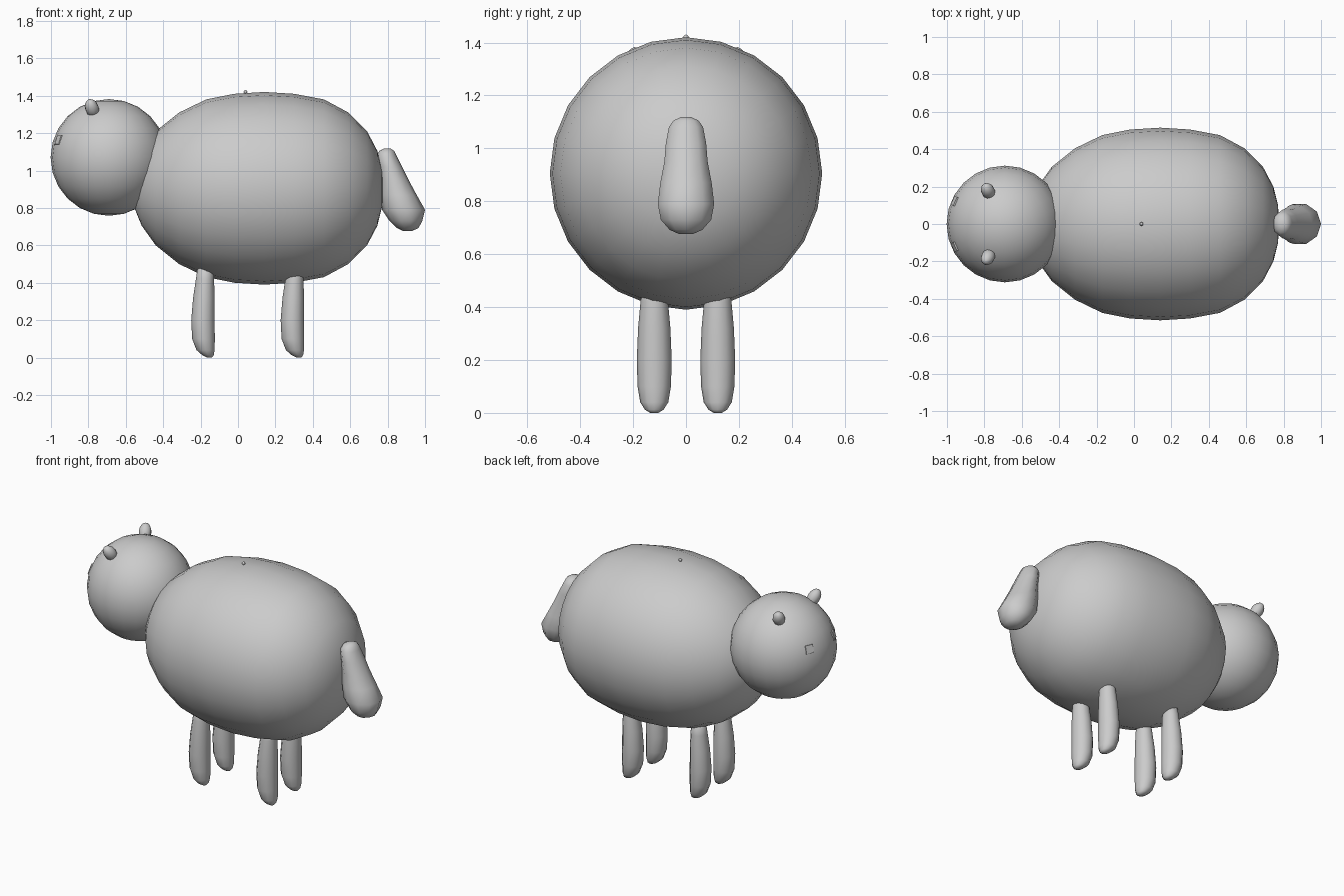
import bpy, bmesh, math
from mathutils import Vector

cube = bpy.data.objects.get("Cube")
if cube:
    bpy.data.objects.remove(cube, do_unlink=True)

# One soft grey for the whole animal
grey = bpy.data.materials.new("light grey")
grey.use_nodes = True
grey.diffuse_color = (0.6, 0.6, 0.6, 1)
grey.node_tree.nodes["Principled BSDF"].inputs["Base Color"].default_value = (0.6, 0.6, 0.6, 1)


def finish(name, bm, smooth=True):
    bmesh.ops.recalc_face_normals(bm, faces=bm.faces)
    mesh = bpy.data.meshes.new(name)
    bm.to_mesh(mesh)
    bm.free()
    mesh.materials.append(grey)
    for face in mesh.polygons:
        face.use_smooth = smooth
    obj = bpy.data.objects.new(name, mesh)
    bpy.context.collection.objects.link(obj)
    return obj


def loft(name, rings, sides, along_x=False, offset=(0, 0, 0)):
    """Join oval rings given as (position, low, high, half width in y)."""
    bm = bmesh.new()
    loops = []
    for pos, low, high, half in rings:
        loop = []
        for i in range(sides):
            a = math.tau * i / sides
            across = (low + high) / 2 + (high - low) / 2 * math.cos(a)
            y = half * math.sin(a)
            co = (pos, y, across) if along_x else (across, y, pos)
            loop.append(bm.verts.new(Vector(co) + Vector(offset)))
        loops.append(loop)
    for a, b in zip(loops, loops[1:]):
        for i in range(sides):
            j = (i + 1) % sides
            bm.faces.new((a[i], a[j], b[j], b[i]))
    bm.faces.new(loops[0])
    bm.faces.new(loops[-1])
    return finish(name, bm)


def ball(name, centre, radii, segments, rings, direction=None):
    bm = bmesh.new()
    bmesh.ops.create_uvsphere(bm, u_segments=segments, v_segments=rings, radius=1)
    obj = finish(name, bm)
    obj.location, obj.scale = centre, radii
    if direction:
        obj.rotation_euler = direction.to_track_quat('Z', 'Y').to_euler()
    return obj


# Barrel body, turned around the x axis
MID = 0.905
profile = [(-0.57, 0.02), (-0.56, 0.09), (-0.515, 0.2), (-0.44, 0.305),
           (-0.315, 0.405), (-0.17, 0.475), (-0.02, 0.505), (0.14, 0.515),
           (0.3, 0.505), (0.46, 0.475), (0.59, 0.405), (0.69, 0.305),
           (0.745, 0.2), (0.77, 0.1), (0.775, 0.02)]
loft("body", [(x, MID - r, MID + r, r) for x, r in profile], 24, along_x=True)
ball("back_button", (0.04, 0, 1.42), (0.01, 0.01, 0.01), 8, 6)

# Head, ears and eye plates
HEAD = Vector((-0.69, 0, 1.07))
ball("head", HEAD, (0.312, 0.312, 0.312), 24, 12)
for side, s in (("left", 1), ("right", -1)):
    up = Vector((-0.095, s * 0.185, 0.275)).normalized()
    ball(side + "_ear", HEAD + up * 0.33, (0.037, 0.037, 0.055), 10, 8, up)
    out = Vector((-0.275, s * 0.125, 0.095)).normalized()
    bm = bmesh.new()
    bmesh.ops.create_cube(bm, size=1)
    eye = finish(side + "_eye", bm, smooth=False)
    eye.location = HEAD + out * 0.31
    eye.scale = (0.05, 0.05, 0.009)
    eye.rotation_euler = out.to_track_quat('Z', 'Y').to_euler()

# Four legs, the same shape repeated
leg = [(0, -0.165, -0.14, 0.015), (0.012, -0.19, -0.13, 0.035),
       (0.04, -0.222, -0.125, 0.053), (0.1, -0.245, -0.124, 0.063),
       (0.2, -0.25, -0.125, 0.066), (0.32, -0.24, -0.125, 0.061),
       (0.42, -0.225, -0.128, 0.052), (0.52, -0.21, -0.135, 0.04)]
for end, dx in (("head_end", 0), ("tail_end", 0.478)):
    for side, y in (("left", 0.12), ("right", -0.12)):
        loft(f"{end}_{side}_leg", leg, 12, offset=(dx, y, 0))

# Drooping tail, fuller at its tip
tail = [(0.677, 0.88, 0.93, 0.03), (0.692, 0.85, 0.965, 0.065),
        (0.73, 0.81, 0.985, 0.1), (0.79, 0.77, 1.0, 0.112),
        (0.87, 0.76, 0.955, 0.102), (0.95, 0.755, 0.912, 0.086),
        (1.02, 0.75, 0.877, 0.08), (1.08, 0.742, 0.847, 0.068),
        (1.105, 0.755, 0.835, 0.05), (1.118, 0.78, 0.815, 0.02)]
loft("tail", tail, 10)
